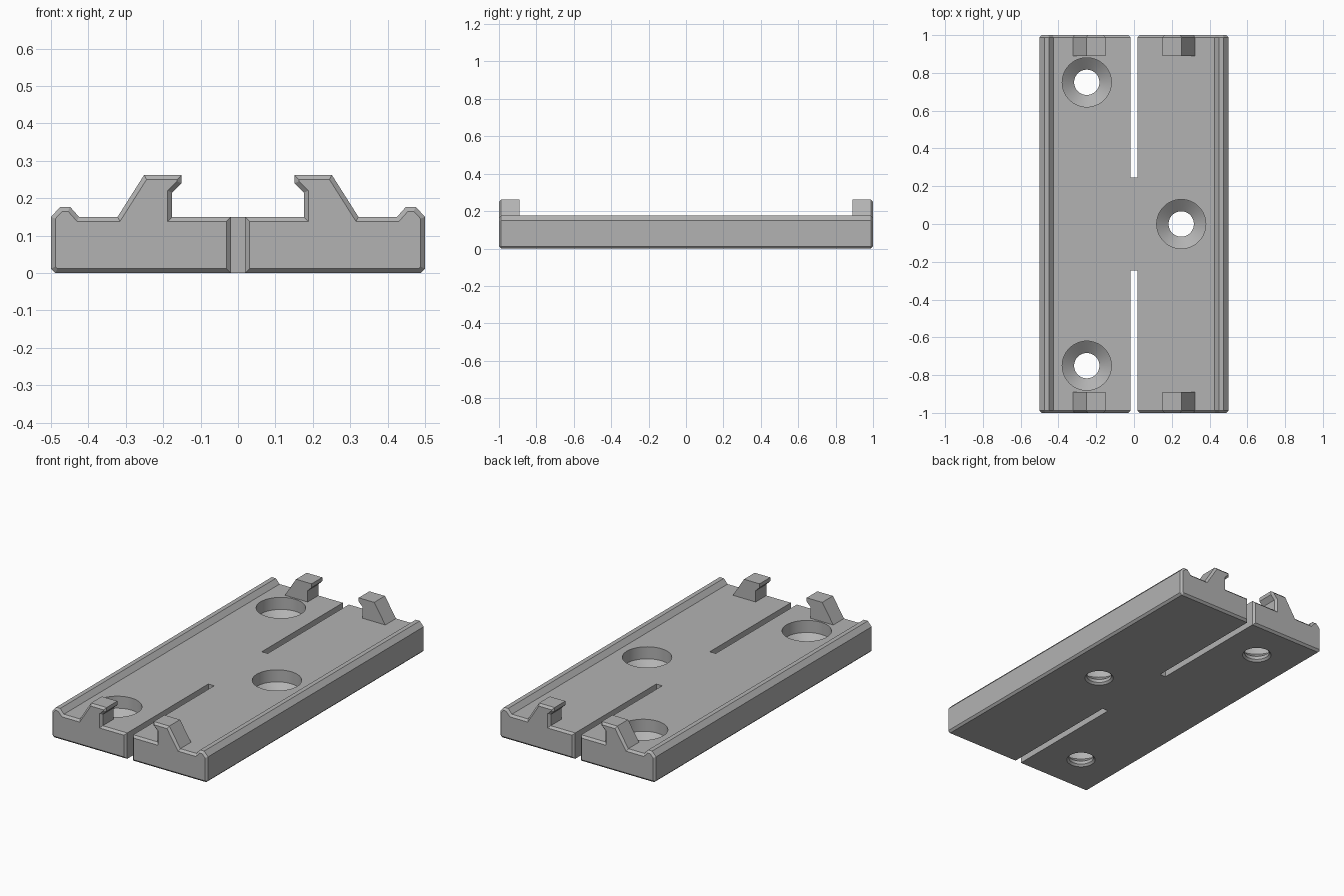
import bpy
import bmesh
from math import radians

cube = bpy.data.objects.get("Cube")
if cube:
    bpy.data.objects.remove(cube, do_unlink=True)

TOP = 0.15       # deck height
GAP = 0.019      # half width of the slots
CHAMFER = 0.012

grey = bpy.data.materials.new("plain grey")
grey.use_nodes = True
colour = (0.45, 0.45, 0.45, 1)
grey.diffuse_color = colour
grey.node_tree.nodes["Principled BSDF"].inputs["Base Color"].default_value = colour


def make_object(name, bm):
    bmesh.ops.recalc_face_normals(bm, faces=bm.faces)
    mesh = bpy.data.meshes.new(name)
    bm.to_mesh(mesh)
    bm.free()
    mesh.materials.append(grey)
    obj = bpy.data.objects.new(name, mesh)
    bpy.context.collection.objects.link(obj)
    return obj


def half_plate(name, side):
    """Plate half with lip and clip profile, chamfered at both ends."""
    profile = [(GAP, 0), (0.5 - CHAMFER, 0), (0.5, CHAMFER), (0.5, TOP),
               (0.475, 0.177), (0.449, 0.177), (0.425, TOP), (0.322, TOP),
               (0.251, 0.262), (0.151, 0.262), (0.151, 0.24),
               (0.176, 0.215), (0.176, TOP), (GAP, TOP)]
    bm = bmesh.new()
    end = 1 - CHAMFER
    face = bm.faces.new([bm.verts.new((side * x, -end, z)) for x, z in profile])
    new = bmesh.ops.extrude_face_region(bm, geom=[face])["geom"]
    verts = [g for g in new if isinstance(g, bmesh.types.BMVert)]
    bmesh.ops.translate(bm, verts=verts, vec=(0, 2 * end, 0))
    bmesh.ops.recalc_face_normals(bm, faces=bm.faces)
    caps = [f for f in bm.faces if abs(f.normal.y) > 0.9]
    bmesh.ops.inset_individual(bm, faces=caps, thickness=CHAMFER,
                               depth=CHAMFER, use_even_offset=True)
    return make_object(name, bm)


def box(name, low, high):
    bm = bmesh.new()
    bmesh.ops.create_cube(bm, size=1)
    for v in bm.verts:
        v.co = [(a + b) / 2 + c * (b - a) for a, b, c in zip(low, high, v.co)]
    return make_object(name, bm)


def screw_cutter(x, y, segments=64):
    """Revolved cutter: bored head seat, conical seat, shank hole."""
    bm = bmesh.new()
    outline = [(0.09, -0.012), (0.067, 0.011), (0.067, 0.03),
               (0.13, 0.08), (0.13, 0.2)]
    points = [bm.verts.new((r, 0, z)) for r, z in outline]
    edges = [bm.edges.new(pair) for pair in zip(points, points[1:])]
    bmesh.ops.spin(bm, geom=points + edges, cent=(0, 0, 0), axis=(0, 0, 1),
                   angle=radians(360), steps=segments, use_merge=True)
    bmesh.ops.remove_doubles(bm, verts=bm.verts, dist=0.0001)
    bmesh.ops.holes_fill(bm, edges=[e for e in bm.edges if e.is_boundary], sides=0)
    bmesh.ops.translate(bm, verts=bm.verts, vec=(x, y, 0))
    return make_object("screw_hole_cutter", bm)


def combine(target, other, operation):
    mod = target.modifiers.new("combine", 'BOOLEAN')
    mod.operation = operation
    mod.solver = 'EXACT'
    mod.object = other
    bpy.ops.object.select_all(action='DESELECT')
    bpy.context.view_layer.objects.active = target
    target.select_set(True)
    bpy.ops.object.modifier_apply(modifier=mod.name)
    bpy.data.objects.remove(other, do_unlink=True)


# Two halves, with the clips kept only at the ends
plate = half_plate("clip_plate", 1)
other_half = half_plate("other_half", -1)
for half in (plate, other_half):
    combine(half, box("clip_gap", (-0.4, -0.89, TOP), (0.4, 0.89, 0.4)), 'DIFFERENCE')

# Bridge between the two slots
bridge = box("bridge", (-GAP - 0.03, -0.245, 0), (GAP + 0.03, 0.245, TOP))
combine(plate, bridge, 'UNION')
combine(plate, other_half, 'UNION')

# Countersunk screw holes
for x, y in ((-0.25, 0.75), (-0.25, -0.75), (0.25, 0)):
    combine(plate, screw_cutter(x, y), 'DIFFERENCE')

# Merge coplanar pieces and shade
bm = bmesh.new()
bm.from_mesh(plate.data)
bmesh.ops.remove_doubles(bm, verts=bm.verts, dist=0.0001)
bmesh.ops.dissolve_limit(bm, angle_limit=radians(0.5), verts=bm.verts, edges=bm.edges)
bm.to_mesh(plate.data)
bm.free()
bpy.ops.object.select_all(action='DESELECT')
bpy.context.view_layer.objects.active = plate
plate.select_set(True)
bpy.ops.object.shade_smooth_by_angle(angle=radians(20))
